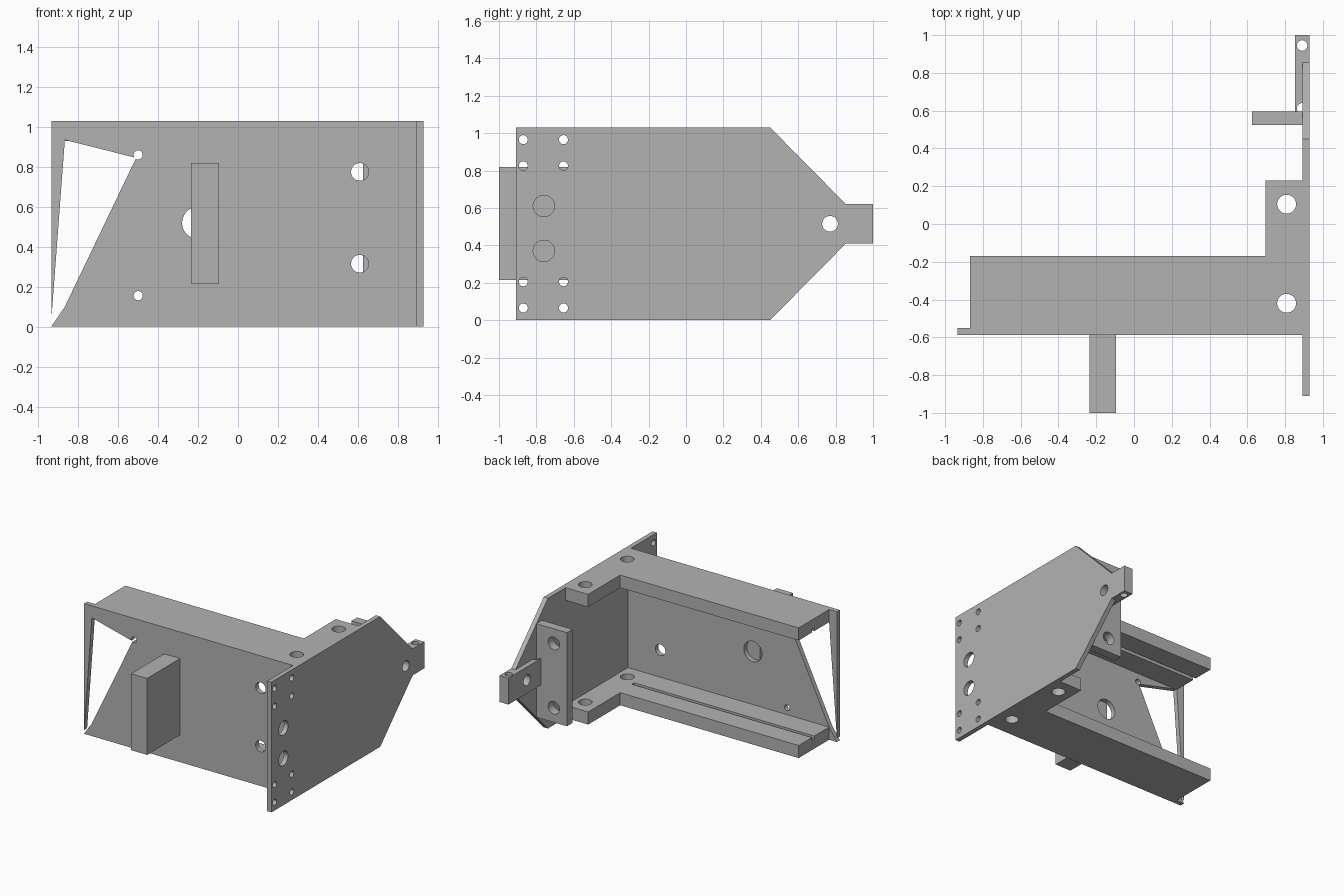
import bpy
import bmesh
import math

old = bpy.data.objects.get("Cube")
if old:
    bpy.data.objects.remove(old, do_unlink=True)

grey = bpy.data.materials.new("plain grey")
grey.use_nodes = True
grey.diffuse_color = (0.45, 0.45, 0.45, 1)
grey.node_tree.nodes["Principled BSDF"].inputs["Base Color"].default_value = grey.diffuse_color

PLACE = {
    "x": lambda a, b, d: (d, a, b),
    "y": lambda a, b, d: (a, d, b),
    "z": lambda a, b, d: (a, b, d),
}


def prism(name, axis, outline, lo, hi):
    """Extrude a 2D outline along an axis from lo to hi."""
    bm = bmesh.new()
    rings = [[bm.verts.new(PLACE[axis](a, b, d)) for a, b in outline] for d in (lo, hi)]
    bm.faces.new(rings[0])
    bm.faces.new(rings[1])
    n = len(outline)
    for i in range(n):
        j = (i + 1) % n
        bm.faces.new((rings[0][i], rings[0][j], rings[1][j], rings[1][i]))
    bmesh.ops.recalc_face_normals(bm, faces=bm.faces)
    mesh = bpy.data.meshes.new(name)
    bm.to_mesh(mesh)
    bm.free()
    mesh.materials.append(grey)
    ob = bpy.data.objects.new(name, mesh)
    bpy.context.collection.objects.link(ob)
    return ob


def rect(a0, a1, b0, b1):
    return [(a0, b0), (a1, b0), (a1, b1), (a0, b1)]


def circle(a, b, r, n=40):
    turns = [2 * math.pi * (i + 0.5) / n for i in range(n)]
    return [(a + r * math.cos(t), b + r * math.sin(t)) for t in turns]


def cut(ob, axis, outline, lo=-2, hi=2):
    """Subtract a prism from a part and discard the cutter."""
    cutter = prism("cutter", axis, outline, lo, hi)
    cutter.hide_render = True
    mod = ob.modifiers.new("cut", "BOOLEAN")
    mod.operation = "DIFFERENCE"
    mod.solver = "EXACT"
    mod.object = cutter
    bpy.context.view_layer.update()
    graph = bpy.context.evaluated_depsgraph_get()
    mesh = bpy.data.meshes.new_from_object(ob.evaluated_get(graph))
    ob.modifiers.clear()
    ob.data = mesh
    bpy.data.objects.remove(cutter, do_unlink=True)


TOP, MID = 1.03, 0.515
INNER, OUTER = 0.893, 0.93
parts = []

# Side plate with tapered end and drilled mounting holes
side = prism("side_plate", "x",
             [(-0.91, 0), (0.45, 0), (0.855, 0.41), (0.855, 0.62), (0.45, TOP), (-0.91, TOP)],
             INNER, OUTER)
for y in (-0.87, -0.655):
    for dz in (0.45, 0.31):
        for s in (-1, 1):
            cut(side, "x", circle(y, MID + s * dz, 0.024))
for z in (0.37, 0.61):
    cut(side, "x", circle(-0.76, z, 0.057))
cut(side, "x", circle(0.77, MID, 0.042))
parts.append(side)

# Front plate with the triangular opening beside a thin tapered strip
front = prism("front_plate", "y",
              [(INNER, 0), (INNER, TOP), (-0.935, TOP), (-0.935, 0.03), (-0.867, 0.935),
               (-0.51, 0.845), (-0.867, 0.1), (-0.935, 0)], -0.588, -0.55)
for x, z, r in ((0.61, 0.775, 0.044), (0.61, 0.315, 0.044), (-0.2, 0.52, 0.08),
                (-0.5, 0.86, 0.023), (-0.5, 0.155, 0.023)):
    cut(front, "y", circle(x, z, r))
parts.append(front)

# Top and bottom flanges, each with two holes and a groove on its inner face
for name, lo, hi, g0, g1 in (("bottom_flange", 0, 0.1, 0.075, 0.2),
                             ("top_flange", 0.93, TOP, 0.8, 0.955)):
    flange = prism(name, "z",
                   [(-0.867, -0.55), (INNER, -0.55), (INNER, 0.23), (0.695, 0.23),
                    (0.695, -0.17), (-0.867, -0.17)], lo, hi)
    for y in (0.105, -0.42):
        cut(flange, "z", circle(0.808, y, 0.05))
    cut(flange, "z", rect(-1, 0.71, -0.365, -0.335), g0, g1)
    parts.append(flange)

# Block standing out from the front plate
parts.append(prism("front_block", "y", rect(-0.235, -0.095, 0.215, 0.82), -1, -0.588))

# Upright bar on the inside of the side plate
bar = prism("upright_bar", "y", rect(0.625, INNER, 0.145, 0.885), 0.525, 0.595)
for s in (-1, 1):
    cut(bar, "y", circle(0.74, MID + s * 0.255, 0.05))
parts.append(bar)

# Stepped end arm, drilled upright and sideways
arm = prism("end_arm", "z",
            [(0.853, 0.595), (INNER, 0.595), (INNER, 0.855), (OUTER, 0.855), (OUTER, 1), (0.853, 1)],
            0.41, 0.62)
for y in (0.945, 0.612):
    cut(arm, "z", circle(0.89, y, 0.028))
cut(arm, "x", circle(0.77, MID, 0.042))
parts.append(arm)

# Smooth the hole walls and keep the edges sharp
bpy.ops.object.select_all(action="DESELECT")
for ob in parts:
    ob.select_set(True)
bpy.context.view_layer.objects.active = side
bpy.ops.object.shade_smooth_by_angle(angle=math.radians(30))
